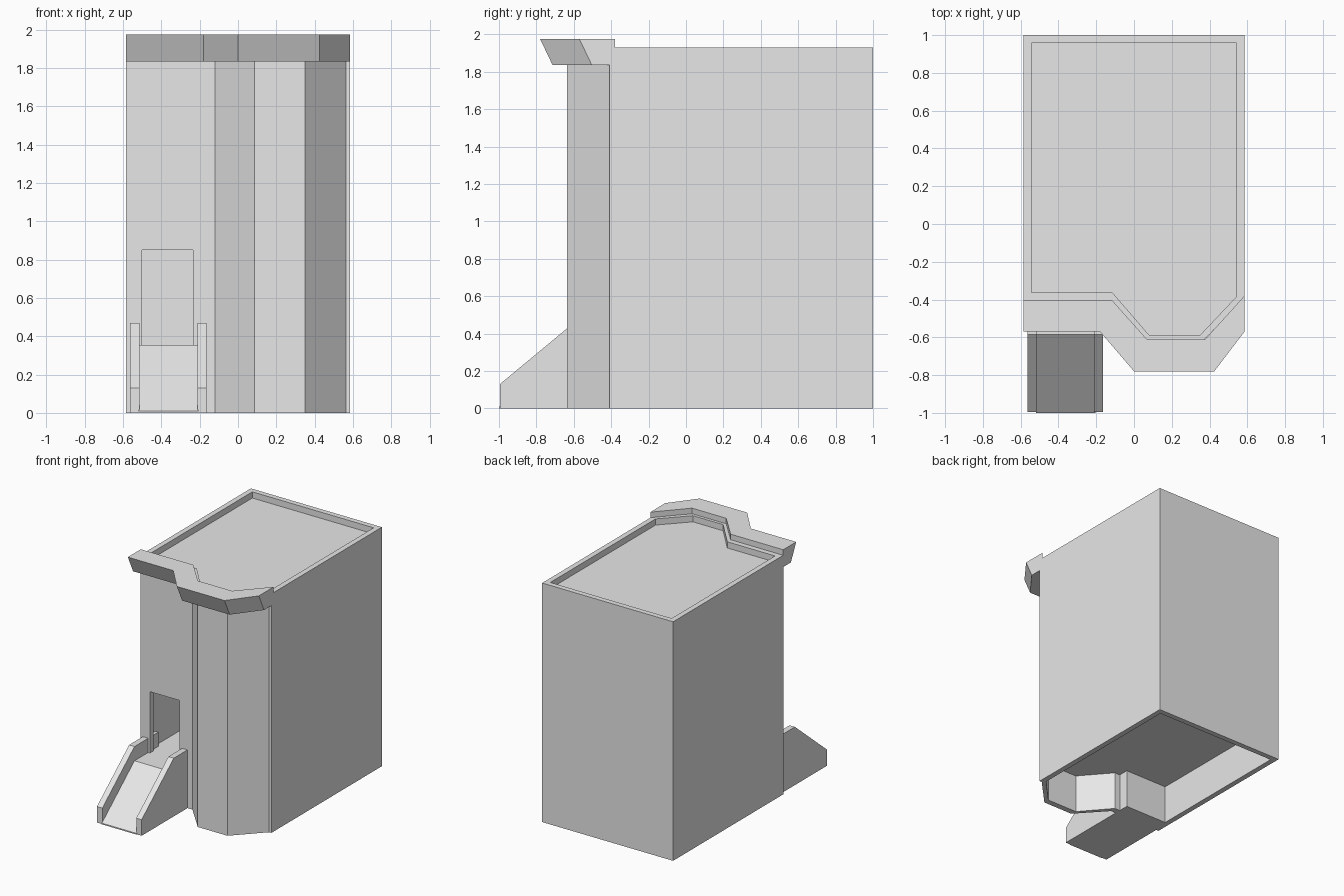
import bpy
import bmesh
from mathutils import Vector

cube = bpy.data.objects.get("Cube")
if cube:
    bpy.data.objects.remove(cube, do_unlink=True)

grey = bpy.data.materials.new("plain_grey")
grey.use_nodes = True
grey.diffuse_color = (0.8, 0.8, 0.8, 1)
grey.node_tree.nodes["Principled BSDF"].inputs["Base Color"].default_value = (0.8, 0.8, 0.8, 1)


def extrude(name, points, offset):
    """Solid made by sweeping a polygon along an offset."""
    bm = bmesh.new()
    face = bm.faces.new([bm.verts.new(p) for p in points])
    result = bmesh.ops.extrude_face_region(bm, geom=[face], use_keep_orig=True)
    moved = [v for v in result["geom"] if isinstance(v, bmesh.types.BMVert)]
    bmesh.ops.translate(bm, verts=moved, vec=Vector(offset))
    bmesh.ops.recalc_face_normals(bm, faces=bm.faces)
    mesh = bpy.data.meshes.new(name)
    bm.to_mesh(mesh)
    bm.free()
    mesh.materials.append(grey)
    obj = bpy.data.objects.new(name, mesh)
    bpy.context.collection.objects.link(obj)
    return obj


def prism(name, plan, low, high):
    return extrude(name, [(x, y, low) for x, y in plan], (0, 0, high - low))


def side_panel(name, profile, left, right):
    return extrude(name, [(left, y, z) for y, z in profile], (right - left, 0, 0))


def cut(target, cutter):
    cutter.hide_render = True
    mod = target.modifiers.new("cut", "BOOLEAN")
    mod.operation = "DIFFERENCE"
    mod.solver = "EXACT"
    mod.object = cutter
    bpy.context.view_layer.objects.active = target
    bpy.ops.object.modifier_apply(modifier=mod.name)
    bpy.data.objects.remove(cutter, do_unlink=True)


# Tower walls with an angled bay at the front
outer = [(-0.585, 1), (-0.585, -0.41), (-0.12, -0.41), (0.085, -0.635),
         (0.35, -0.635), (0.565, -0.41), (0.585, -0.41), (0.585, 1)]
inner = [(-0.542, 0.957), (-0.542, -0.362), (-0.115, -0.362), (0.08, -0.588),
         (0.35, -0.588), (0.542, -0.385), (0.542, 0.957)]
tower = prism("tower", outer, 0, 1.93)

# Open base, room above the floor, and sunken roof
for low, high in ((-0.1, 0.31), (0.355, 1.83), (1.88, 2.1)):
    cut(tower, prism("hollow_cutter", inner, low, high))

# Doorway
door = [(-0.5, -0.5), (-0.235, -0.5), (-0.235, -0.3), (-0.5, -0.3)]
cut(tower, prism("door_cutter", door, 0.355, 0.85))

# Cornice leaning outward over the front
back_edge = [(-0.585, -0.405), (-0.115, -0.405), (0.07, -0.612),
             (0.375, -0.612), (0.585, -0.38)]
front_edge = [(0.585, -0.57), (0.425, -0.78), (0, -0.78),
              (-0.18, -0.57), (-0.585, -0.57)]
cornice = prism("cornice", back_edge + front_edge, 1.835, 1.975)
for v in cornice.data.vertices:
    if v.co.z < 1.9 and v.index % len(outer + [0, 0]) >= len(back_edge):
        v.co.y += 0.067

# Slide with a landing that runs through the doorway
ramp = [(-1, 0), (-1, 0.01), (-0.585, 0.355), (-0.28, 0.355), (-0.28, 0)]
side_panel("slide_ramp", ramp, -0.52, -0.205)
rail = [(-0.995, 0), (-0.995, 0.13), (-0.585, 0.47), (-0.28, 0.47), (-0.28, 0)]
for name, left in (("slide_right_rail", -0.563), ("slide_left_rail", -0.212)):
    side_panel(name, rail, left, left + 0.048)
